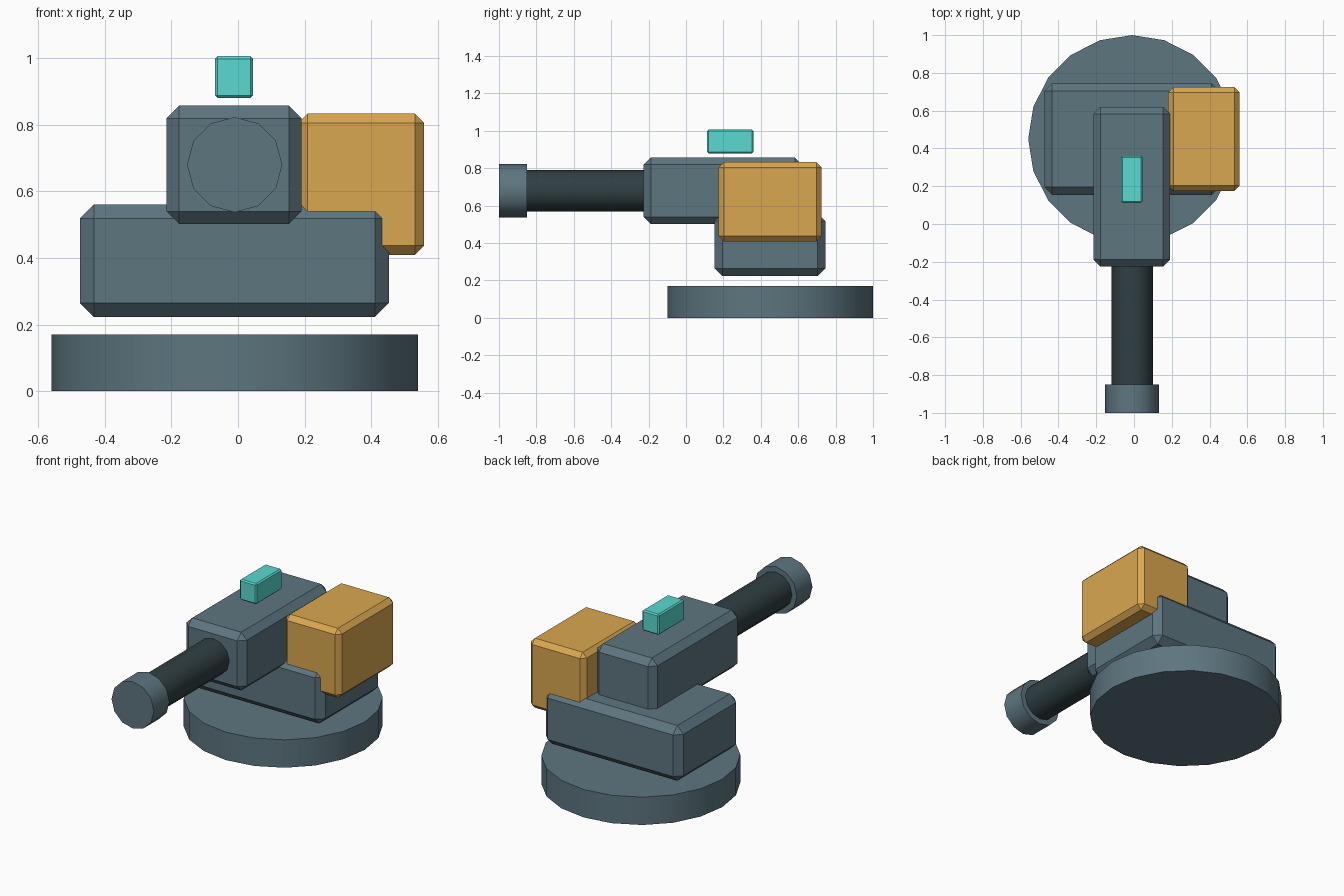
import bpy
from math import radians

if "Cube" in bpy.data.objects:
    bpy.data.objects.remove(bpy.data.objects["Cube"])

CX = -0.01  # shared centre line


def material(name, rgb):
    m = bpy.data.materials.new(name)
    m.diffuse_color = (*rgb, 1)
    m.use_nodes = True
    m.node_tree.nodes["Principled BSDF"].inputs["Base Color"].default_value = m.diffuse_color
    return m


SLATE = material("slate", (0.11, 0.18, 0.215))
DARK = material("dark_metal", (0.03, 0.05, 0.056))
AMBER = material("amber", (0.70, 0.39, 0.08))
CYAN = material("cyan", (0.10, 0.70, 0.64))


def box(name, x, y, z, bevel, mat):
    """Chamfered box from its (min, max) ranges."""
    spans = (x, y, z)
    bpy.ops.mesh.primitive_cube_add(size=1, location=[sum(s) / 2 for s in spans])
    ob = bpy.context.object
    ob.name = name
    ob.scale = [s[1] - s[0] for s in spans]
    bpy.ops.object.transform_apply(location=False, rotation=False, scale=True)
    mod = ob.modifiers.new("chamfer", 'BEVEL')
    mod.width = bevel
    mod.segments = 1
    ob.data.materials.append(mat)
    return ob


def cylinder(name, sides, radius, depth, location, mat, along_y=False):
    """Low-sided cylinder with a softly shaded wall and crisp caps."""
    bpy.ops.mesh.primitive_cylinder_add(
        vertices=sides, radius=radius, depth=depth, location=location,
        rotation=(radians(90) if along_y else 0, 0, 0))
    ob = bpy.context.object
    ob.name = name
    ob.data.materials.append(mat)
    bpy.ops.object.shade_smooth_by_angle(angle=radians(35))
    return ob


# Turntable base
cylinder("base_disc", 20, 0.55, 0.17, (CX, 0.45, 0.085), SLATE)

# Wide lower body and long upper housing
box("lower_body", (-0.475, 0.453), (0.153, 0.745), (0.223, 0.56), 0.042, SLATE)
box("upper_housing", (-0.215, 0.191), (-0.226, 0.62), (0.502, 0.857), 0.038, SLATE)

# Barrel and muzzle, pointing to the front
cylinder("barrel", 12, 0.11, 0.65, (CX, -0.535, 0.68), DARK, along_y=True)
cylinder("muzzle", 12, 0.143, 0.15, (CX, -0.925, 0.68), SLATE, along_y=True)

# Side-mounted ammunition box
box("ammo_box", (0.181, 0.559), (0.175, 0.725), (0.409, 0.833), 0.028, AMBER)

# Small sight hovering over the housing
box("sight", (-0.069, 0.045), (0.112, 0.361), (0.88, 1.006), 0.008, CYAN)
